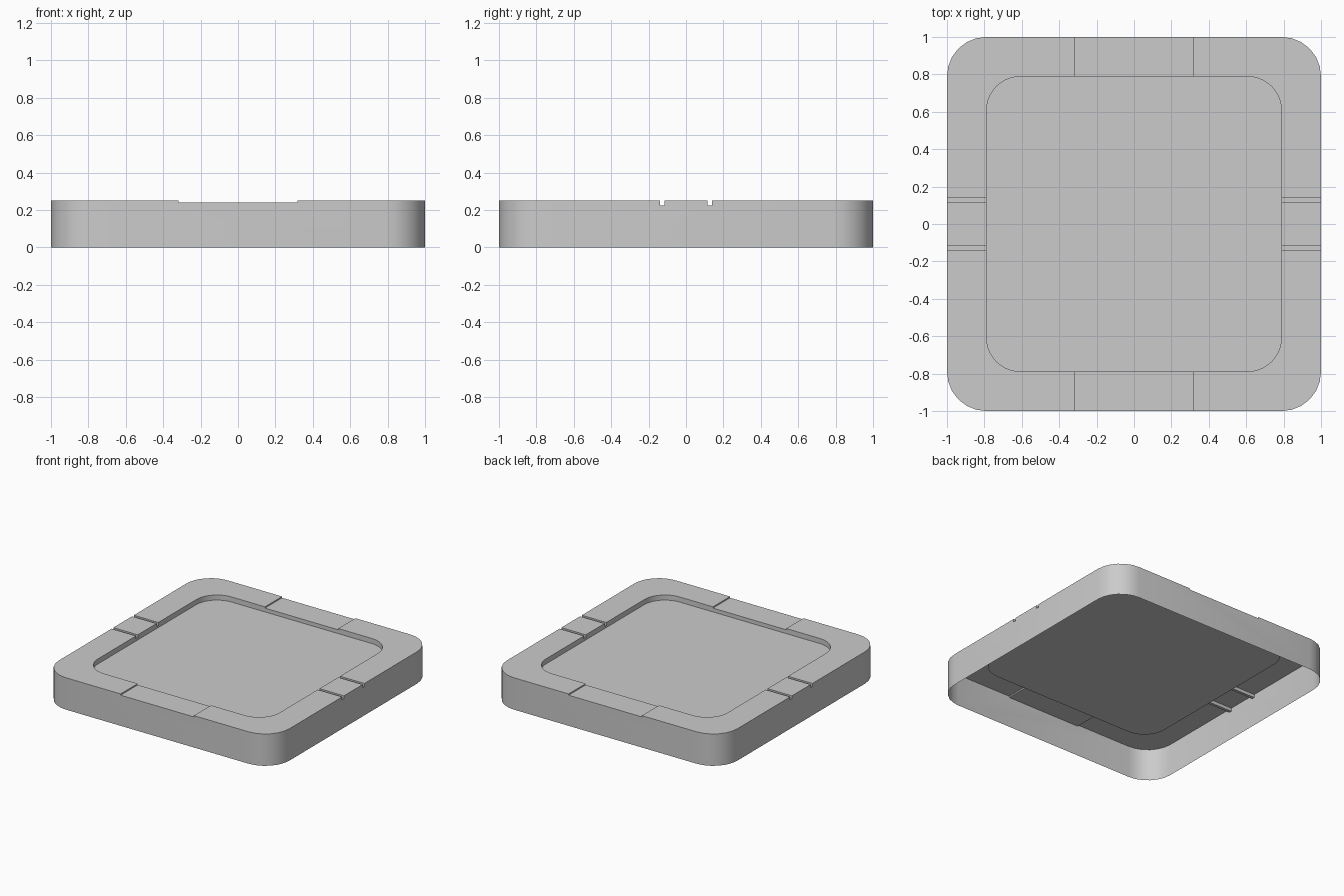
import bpy, bmesh, math

if "Cube" in bpy.data.objects:
    bpy.data.objects.remove(bpy.data.objects["Cube"])

H = 0.25            # overall height
FLOOR = 0.21        # recess floor height


def prism(name, outline, z0, z1):
    """Vertical prism from a closed 2D outline."""
    bm = bmesh.new()
    face = bm.faces.new([bm.verts.new((x, y, z0)) for x, y in outline])
    ext = bmesh.ops.extrude_face_region(bm, geom=[face])
    for v in ext["geom"]:
        if isinstance(v, bmesh.types.BMVert):
            v.co.z = z1
    bmesh.ops.recalc_face_normals(bm, faces=bm.faces)
    mesh = bpy.data.meshes.new(name)
    bm.to_mesh(mesh)
    bm.free()
    obj = bpy.data.objects.new(name, mesh)
    bpy.context.collection.objects.link(obj)
    return obj


def rounded_square(half, radius, segs):
    pts = []
    for q, (sx, sy) in enumerate([(1, 1), (-1, 1), (-1, -1), (1, -1)]):
        for i in range(segs + 1):
            a = math.pi / 2 * (q + i / segs)
            pts.append((sx * (half - radius) + radius * math.cos(a),
                        sy * (half - radius) + radius * math.sin(a)))
    return pts


def rect(x0, x1, y0, y1):
    return [(x0, y0), (x1, y0), (x1, y1), (x0, y1)]


# Tray body
tray = prism("tray", rounded_square(1.0, 0.21, 6), 0, H)

# Recess, shallow front/back notches, narrow side slots
cutters = [
    prism("recess_cutter", rounded_square(0.788, 0.18, 12), FLOOR, 0.5),
    prism("notch_cutter", rect(-0.318, 0.318, -1.2, 1.2), 0.24, 0.55),
]
for s in (-1, 1):
    y0, y1 = sorted((s * 0.116, s * 0.138))
    cutters.append(prism("slot_cutter", rect(-1.2, 1.2, y0, y1), 0.225, 0.6))

bpy.context.view_layer.objects.active = tray
tray.select_set(True)
for c in cutters:
    c.hide_render = True
    mod = tray.modifiers.new("cut", "BOOLEAN")
    mod.operation = "DIFFERENCE"
    mod.solver = "EXACT"
    mod.object = c
    bpy.ops.object.modifier_apply(modifier=mod.name)
    bpy.data.objects.remove(c)

# Open underside
bm = bmesh.new()
bm.from_mesh(tray.data)
bottom = [f for f in bm.faces if f.calc_center_median().z < 0.001]
bmesh.ops.delete(bm, geom=bottom, context="FACES")
bm.to_mesh(tray.data)
bm.free()

bpy.ops.object.shade_smooth_by_angle(angle=math.radians(35))
